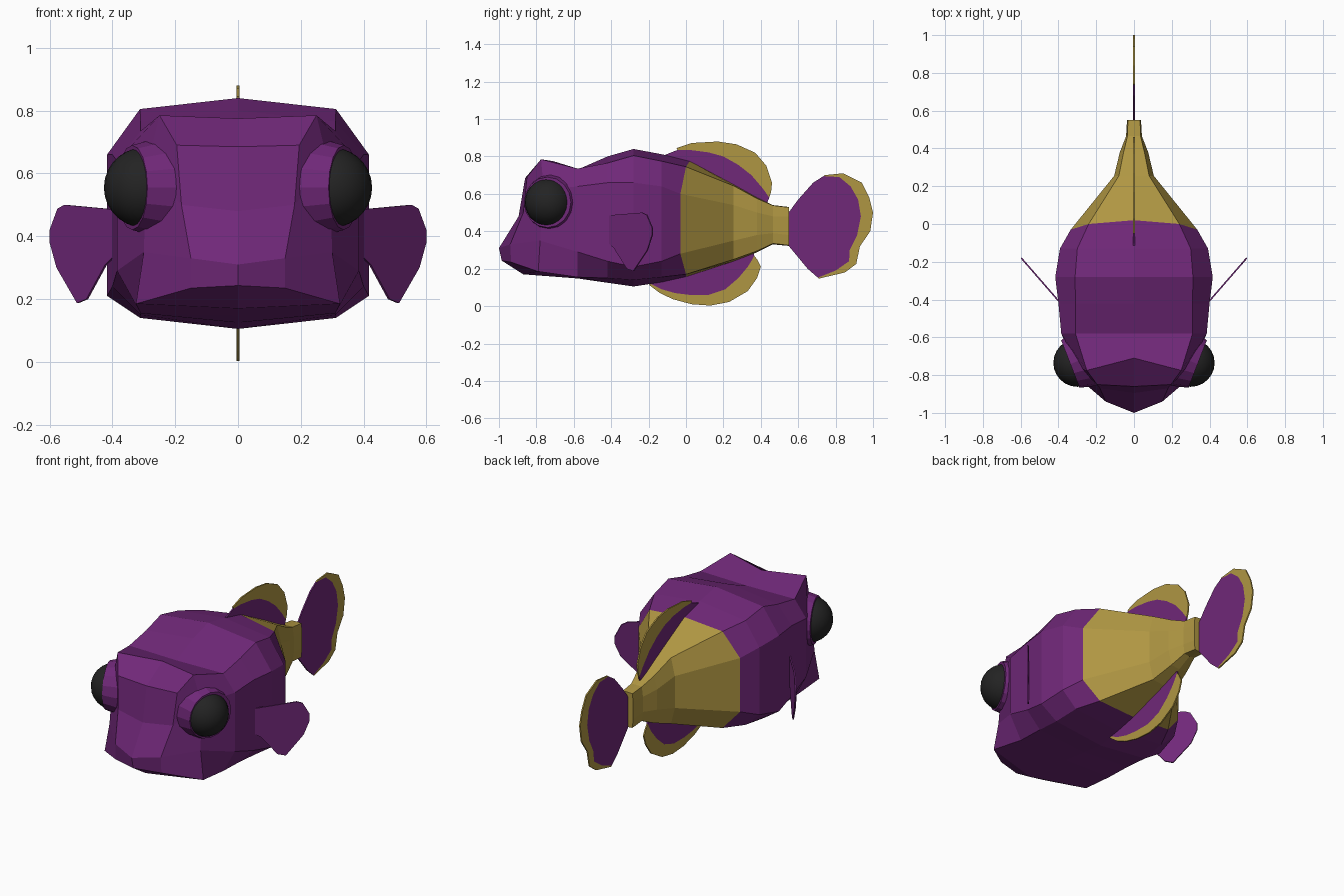
import bpy, bmesh
from mathutils import Vector


def material(name, rgb):
    m = bpy.data.materials.new(name)
    m.diffuse_color = (*rgb, 1)
    return m


PURPLE = material("purple", (0.162, 0.021, 0.19))
GOLD = material("gold", (0.43, 0.305, 0.055))
BLACK = material("black", (0.017, 0.017, 0.017))


def make(name, bm, mats):
    me = bpy.data.meshes.new(name)
    bm.to_mesh(me)
    bm.free()
    for m in mats:
        me.materials.append(m)
    ob = bpy.data.objects.new(name, me)
    bpy.context.collection.objects.link(ob)
    return ob


# Body: half cross-sections from top centre to bottom centre, then mirrored.
# y, top z, shoulder half-width, shoulder z, side half-width,
# side upper z, side lower z, belly corner z, bottom z
SECTIONS = [
    (-0.58, 0.73, 0.31, 0.735, 0.385, 0.64, 0.29, 0.155, 0.148),
    (-0.42, 0.80, 0.31, 0.765, 0.40, 0.66, 0.24, 0.15, 0.125),
    (-0.28, 0.84, 0.312, 0.805, 0.417, 0.66, 0.21, 0.14, 0.105),
    (-0.13, 0.812, 0.30, 0.775, 0.392, 0.64, 0.24, 0.155, 0.128),
    (0.0, 0.775, 0.24, 0.745, 0.335, 0.60, 0.28, 0.17, 0.157),
    (0.255, 0.65, 0.08, 0.643, 0.105, 0.54, 0.35, 0.25, 0.24),
    (0.38, 0.58, 0.055, 0.575, 0.075, 0.50, 0.38, 0.295, 0.288),
    (0.465, 0.54, 0.035, 0.538, 0.042, 0.48, 0.39, 0.335, 0.33),
    (0.55, 0.53, 0.032, 0.528, 0.037, 0.48, 0.38, 0.325, 0.322),
]
rings = [
    # edge of the flat face, then the brow and cheek
    [(0, -0.86, 0.685), (0.195, -0.85, 0.69), (0.18, -0.87, 0.50),
     (0.15, -0.94, 0.33), (0.15, -0.935, 0.235), (0, -0.985, 0.243)],
    [(0, -0.71, 0.775), (0.25, -0.775, 0.785), (0.29, -0.76, 0.62),
     (0.30, -0.78, 0.35), (0.325, -0.79, 0.185), (0, -0.87, 0.17)],
]
for y, zt, ws, zs, wu, zu, zl, zb, zc in SECTIONS:
    ys = y - 0.03 if y == 0 else y
    rings.append([(0, y + 0.02 if y == 0 else y, zt), (ws, y, zs), (wu, ys, zu),
                  (wu, ys, zl), (ws, y, zb), (0, y, zc)])
bm = bmesh.new()
vr = [[bm.verts.new(p) for p in r] for r in rings]
for i in range(len(vr) - 1):
    for j in range(5):
        f = bm.faces.new((vr[i][j], vr[i][j + 1], vr[i + 1][j + 1], vr[i + 1][j]))
        f.material_index = 1 if i >= 6 else 0      # gold tail section
# snout: face panels down to a pointed lip
f0 = vr[0]
mid = [f0[0], bm.verts.new((0, -0.895, 0.48)), bm.verts.new((0, -1, 0.31)), f0[5]]
for j in range(3):
    bm.faces.new((mid[j], mid[j + 1], f0[j + 2], f0[j + 1]))
bm.faces.new(vr[-1]).material_index = 1
bmesh.ops.recalc_face_normals(bm, faces=bm.faces)
# an open half shell: make sure it points outward
probe = max(bm.faces, key=lambda f: f.calc_center_median().x)
if probe.normal.x < 0:
    bmesh.ops.reverse_faces(bm, faces=bm.faces)
body = make("body", bm, [PURPLE, GOLD])
body.modifiers.new("mirror", 'MIRROR')


# Middle fins: purple web with a gold rim between outer and inner curves (y, z)
def fin(name, outer, inner, base):
    bm = bmesh.new()
    o = [bm.verts.new((0, *p)) for p in outer]
    n = [bm.verts.new((0, *p)) for p in inner]
    b = [bm.verts.new((0, *p)) for p in base]
    web = bm.faces.new(n + b)
    for i in range(len(o) - 1):
        bm.faces.new((o[i], o[i + 1], n[i + 1], n[i])).material_index = 1
    bmesh.ops.recalc_face_normals(bm, faces=bm.faces)
    bmesh.ops.triangulate(bm, faces=[web])
    s = make(name, bm, [PURPLE, GOLD]).modifiers.new("thickness", 'SOLIDIFY')
    s.thickness, s.offset = 0.008, 0


fin("dorsal_fin",
    [(-0.05, 0.845), (0.03, 0.872), (0.17, 0.88), (0.27, 0.865), (0.37, 0.82),
     (0.43, 0.75), (0.46, 0.66), (0.455, 0.61)],
    [(-0.045, 0.835), (0.02, 0.835), (0.12, 0.822), (0.2, 0.80), (0.28, 0.755),
     (0.35, 0.70), (0.41, 0.63), (0.445, 0.58)],
    [(0.435, 0.555), (0.36, 0.58), (0.25, 0.63), (0, 0.74), (-0.16, 0.79)])
fin("belly_fin",
    [(-0.20, 0.115), (-0.14, 0.07), (-0.07, 0.037), (0.03, 0.01), (0.13, 0.003),
     (0.23, 0.022), (0.33, 0.08), (0.38, 0.15), (0.40, 0.21), (0.38, 0.25)],
    [(-0.19, 0.12), (-0.13, 0.09), (-0.06, 0.07), (0.02, 0.06), (0.12, 0.06),
     (0.21, 0.09), (0.28, 0.15), (0.33, 0.21), (0.355, 0.25), (0.365, 0.27)],
    [(0.36, 0.295), (0.25, 0.26), (0, 0.18), (-0.15, 0.14)])
fin("tail_fin",
    [(0.74, 0.70), (0.84, 0.71), (0.94, 0.66), (0.98, 0.58), (1.0, 0.50),
     (0.985, 0.40), (0.93, 0.32), (0.91, 0.225), (0.85, 0.18), (0.71, 0.147)],
    [(0.735, 0.695), (0.82, 0.69), (0.88, 0.64), (0.92, 0.57), (0.935, 0.48),
     (0.915, 0.38), (0.875, 0.30), (0.872, 0.24), (0.80, 0.19), (0.705, 0.152)],
    [(0.65, 0.20), (0.53, 0.345), (0.53, 0.475), (0.60, 0.57), (0.68, 0.66)])

# Side fins (x, z), swept backward
SIDE = [(0.38, 0.48), (0.41, 0.487), (0.55, 0.50), (0.572, 0.488), (0.597, 0.42),
        (0.597, 0.38), (0.575, 0.30), (0.51, 0.187), (0.48, 0.20), (0.42, 0.31),
        (0.38, 0.35)]
for side, label in ((1, "left"), (-1, "right")):
    bm = bmesh.new()
    pts = [bm.verts.new((side * x, -0.395 + (x - 0.41) * 1.15, z)) for x, z in SIDE]
    bm.faces.new(pts)
    s = make(label + "_side_fin", bm, [PURPLE]).modifiers.new("thickness", 'SOLIDIFY')
    s.thickness, s.offset = 0.008, 0

    # eye socket: tapered disc facing outward and a little forward
    normal = Vector((side * 0.93, -0.36, 0)).normalized()
    bm = bmesh.new()
    bmesh.ops.create_cone(bm, cap_ends=True, segments=16,
                          radius1=0.158, radius2=0.135, depth=0.09)
    socket = make(label + "_eye_socket", bm, [PURPLE])
    socket.rotation_euler = normal.to_track_quat('Z', 'Y').to_euler()
    socket.location = (side * 0.295, -0.725, 0.555)

    # eye ball
    bm = bmesh.new()
    bmesh.ops.create_uvsphere(bm, u_segments=24, v_segments=14, radius=0.127)
    for f in bm.faces:
        f.smooth = True
    eye = make(label + "_eye", bm, [BLACK])
    eye.location = (side * 0.30, -0.735, 0.555)
